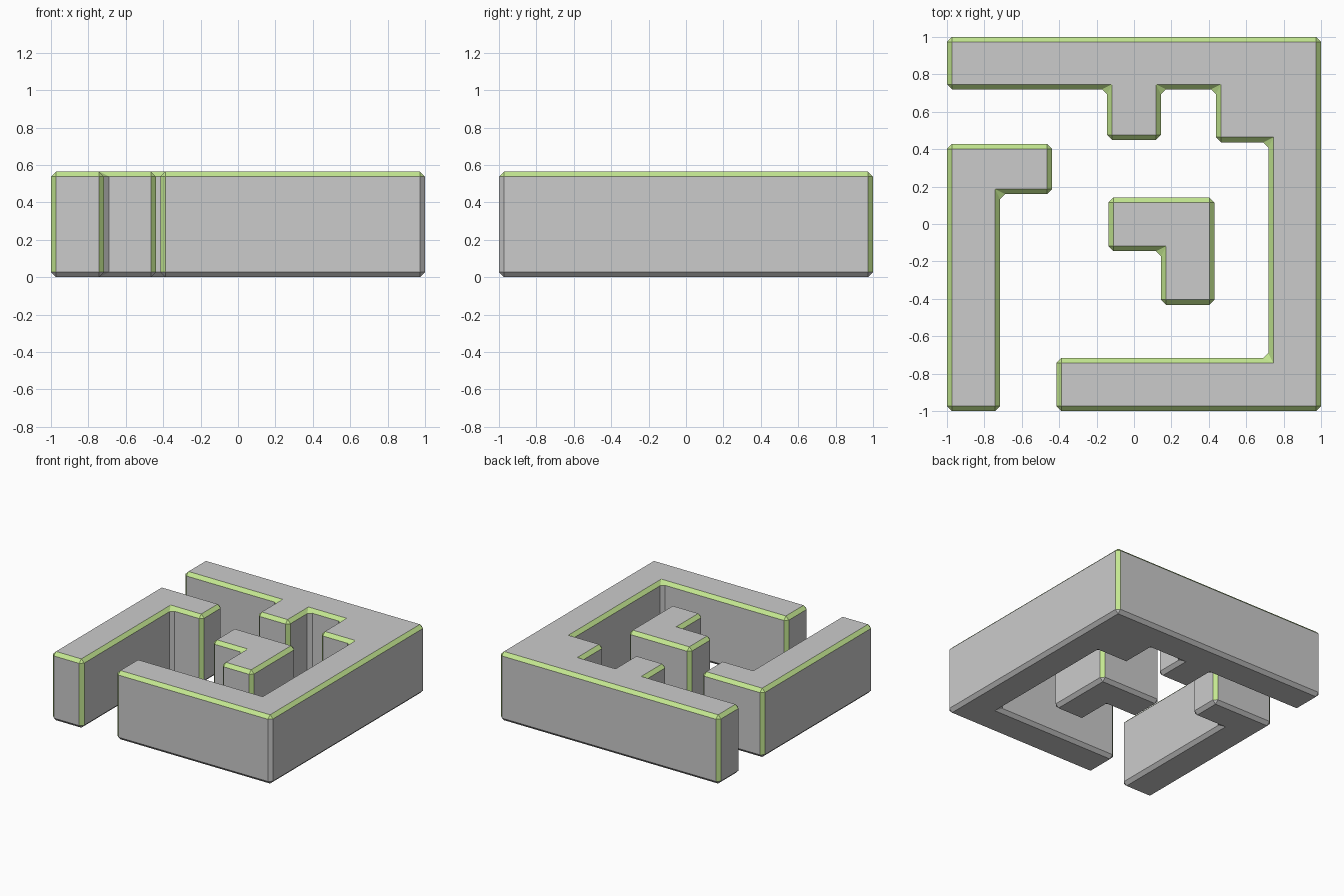
import bpy, bmesh
from mathutils import Vector

if "Cube" in bpy.data.objects:
    bpy.data.objects.remove(bpy.data.objects["Cube"])

HEIGHT, BEVEL = 0.565, 0.027

wall_mat = bpy.data.materials.new("wall_grey")
trim_mat = bpy.data.materials.new("edge_green")
trim_mat.diffuse_color = (0.55, 0.8, 0.28, 1)
trim_mat.use_nodes = True
trim_mat.node_tree.nodes["Principled BSDF"].inputs["Base Color"].default_value = trim_mat.diffuse_color


def wall(name, outline):
    """Extrude a counter-clockwise outline and chamfer every edge."""
    bm = bmesh.new()
    base = bm.faces.new([bm.verts.new((x, y, HEIGHT)) for x, y in outline])
    sides = bmesh.ops.extrude_face_region(bm, geom=[base], use_keep_orig=True)
    for v in sides["geom"]:
        if isinstance(v, bmesh.types.BMVert):
            v.co.z = 0
    bmesh.ops.recalc_face_normals(bm, faces=bm.faces[:])
    result = bmesh.ops.bevel(bm, geom=bm.edges[:], offset=BEVEL, offset_type='OFFSET',
                             segments=1, profile=0.5, affect='EDGES')
    bm.normal_update()

    # Green trim on the upper chamfers and outward upright corners
    for f in result["faces"]:
        n, c = f.normal, f.calc_center_median()
        if 0.1 < n.z < 0.95:
            f.material_index = 1
        elif abs(n.z) < 0.1 and min(abs(n.x), abs(n.y)) > 0.3:
            corner = min((Vector((x, y, c.z)) for x, y in outline),
                         key=lambda p: (p - c).length)
            outward = (c - corner).dot(n) < 0
            front_right = corner.x > 0.99 and corner.y < -0.99
            f.material_index = int(outward and not front_right)

    mesh = bpy.data.meshes.new(name)
    bm.to_mesh(mesh)
    bm.free()
    mesh.materials.append(wall_mat)
    mesh.materials.append(trim_mat)
    bpy.context.collection.objects.link(bpy.data.objects.new(name, mesh))


# Long wall around the back, right and front, with a stub and a stepped corner
wall("outer_wall", [
    (-0.415, -1), (1, -1), (1, 1), (-1, 1), (-1, 0.72), (-0.144, 0.72),
    (-0.144, 0.449), (0.144, 0.449), (0.144, 0.72), (0.438, 0.72),
    (0.438, 0.437), (0.718, 0.437), (0.718, -0.716), (-0.415, -0.716)])

# Hooked wall on the left
wall("left_wall", [
    (-1, -1), (-0.716, -1), (-0.716, 0.16), (-0.438, 0.16),
    (-0.438, 0.428), (-1, 0.428)])

# Free-standing block in the middle
wall("centre_wall", [
    (0.145, -0.432), (0.43, -0.432), (0.43, 0.142), (-0.137, 0.142),
    (-0.137, -0.145), (0.145, -0.145)])
